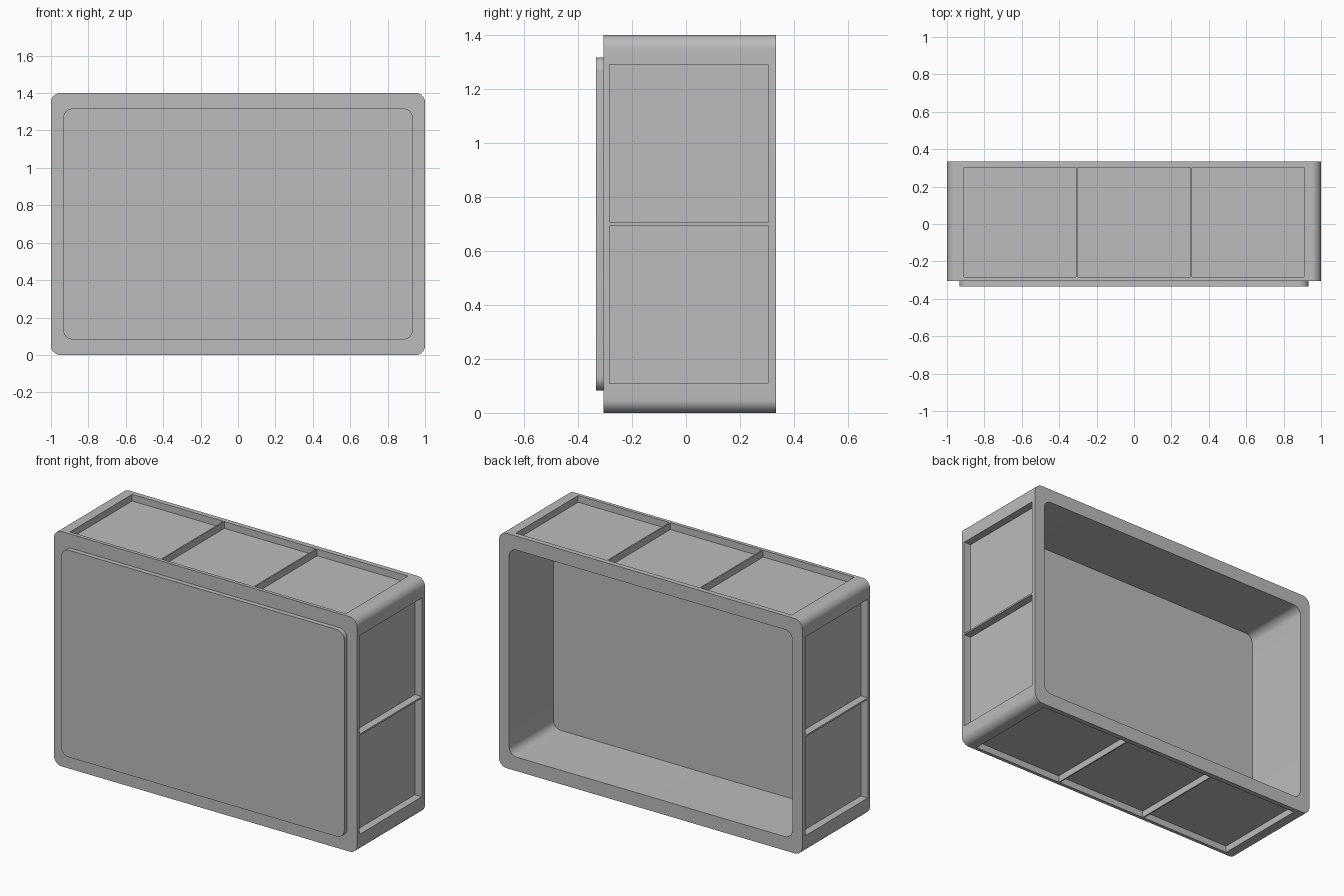
import bpy, bmesh, math
from mathutils import Matrix

cube = bpy.data.objects.get("Cube")
if cube:
    bpy.data.objects.remove(cube, do_unlink=True)

HEIGHT = 1.4
FRONT, BACK = -0.305, 0.333
POCKET_Y = (-0.284, 0.303)

grey = bpy.data.materials.new("plain grey")
grey.use_nodes = True
colour = (0.5, 0.5, 0.5, 1)
grey.diffuse_color = colour
grey.node_tree.nodes["Principled BSDF"].inputs["Base Color"].default_value = colour


def add_object(name, bm):
    bmesh.ops.recalc_face_normals(bm, faces=bm.faces[:])
    mesh = bpy.data.meshes.new(name)
    bm.to_mesh(mesh)
    bm.free()
    mesh.materials.append(grey)
    obj = bpy.data.objects.new(name, mesh)
    bpy.context.collection.objects.link(obj)
    return obj


def rounded_slab(name, x, z0, z1, y0, y1, radius, steps=10):
    """Rounded rectangle in the xz plane, extruded from y0 to y1."""
    bm = bmesh.new()
    centres = [(x - radius, z1 - radius), (radius - x, z1 - radius),
               (radius - x, z0 + radius), (x - radius, z0 + radius)]
    verts = []
    for corner, (cx, cz) in enumerate(centres):
        for i in range(steps + 1):
            a = (corner + i / steps) * math.pi / 2
            verts.append(bm.verts.new((cx + radius * math.cos(a), y0,
                                       cz + radius * math.sin(a))))
    face = bm.faces.new(verts)
    out = bmesh.ops.extrude_face_region(bm, geom=[face])
    moved = [v for v in out["geom"] if isinstance(v, bmesh.types.BMVert)]
    bmesh.ops.translate(bm, verts=moved, vec=(0, y1 - y0, 0))
    return add_object(name, bm)


def add_box(bm, xs, ys, zs):
    size = [b - a for a, b in (xs, ys, zs)]
    mid = [(a + b) / 2 for a, b in (xs, ys, zs)]
    bmesh.ops.create_cube(bm, size=1,
                          matrix=Matrix.Translation(mid) @ Matrix.Diagonal((*size, 1)))


def cut(target, cutter):
    mod = target.modifiers.new("cut", "BOOLEAN")
    mod.operation = "DIFFERENCE"
    mod.solver = "EXACT"
    mod.object = cutter
    bpy.context.view_layer.objects.active = target
    bpy.ops.object.modifier_apply(modifier=mod.name)
    bpy.data.objects.remove(cutter, do_unlink=True)


def shade(obj):
    bpy.ops.object.select_all(action="DESELECT")
    obj.select_set(True)
    bpy.context.view_layer.objects.active = obj
    bpy.ops.object.shade_smooth_by_angle(angle=math.radians(30))


# Outer housing with the deep opening at the back
housing = rounded_slab("housing", 1, 0, HEIGHT, FRONT, BACK, 0.05)
cut(housing, rounded_slab("opening_cutter", 0.934, 0.083, HEIGHT - 0.083,
                          -0.085, BACK + 0.1, 0.05))

# Shallow pockets: three on top and bottom, two on each side
bm = bmesh.new()
for z0, z1 in ((-0.1, 0.04), (HEIGHT - 0.04, HEIGHT + 0.1)):
    for xs in ((-0.91, -0.31), (-0.302, 0.302), (0.31, 0.91)):
        add_box(bm, xs, POCKET_Y, (z0, z1))
for x0, x1 in ((-1.1, -0.954), (0.954, 1.1)):
    for zs in ((0.108, 0.695), (0.705, 1.292)):
        add_box(bm, (x0, x1), POCKET_Y, zs)
cut(housing, add_object("pocket_cutter", bm))
shade(housing)

# Raised front panel
panel = rounded_slab("front_panel", 0.934, 0.083, HEIGHT - 0.083,
                     -0.333, FRONT + 0.01, 0.05)
shade(panel)
